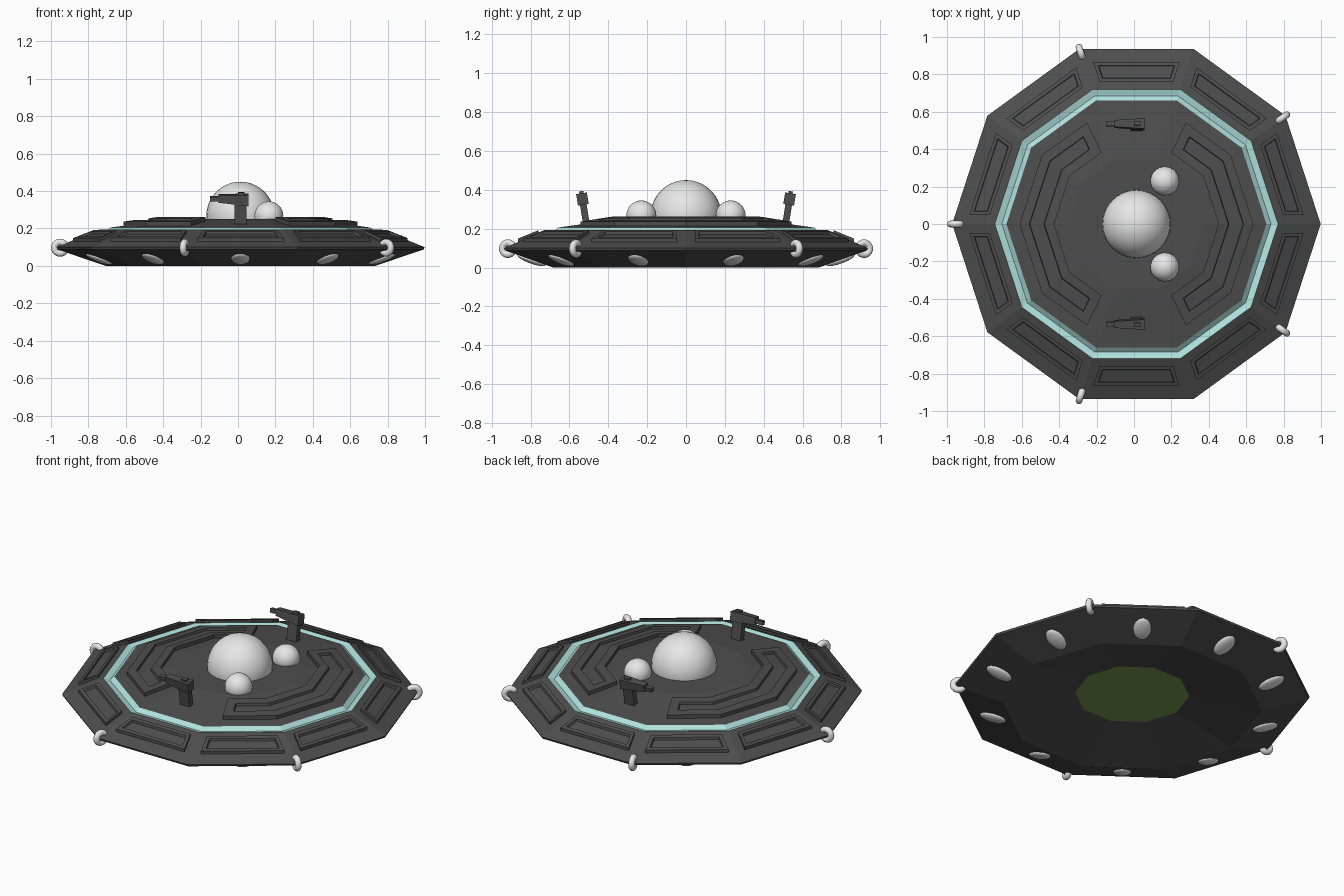
import bpy, bmesh, math
from math import sin, cos, pi, radians
from mathutils import Matrix, Vector

if "Cube" in bpy.data.objects:
    bpy.data.objects.remove(bpy.data.objects["Cube"])

CX = 0.013          # hull axis sits slightly right of centre
STEP = radians(36)  # ten-sided hull


def material(name, rgb):
    m = bpy.data.materials.new(name)
    m.diffuse_color = (*rgb, 1)
    m.use_nodes = True
    m.node_tree.nodes["Principled BSDF"].inputs["Base Color"].default_value = m.diffuse_color
    return m


DARK = material("dark_grey", (0.076, 0.076, 0.076))
TEAL = material("pale_teal", (0.44, 0.76, 0.74))
LIGHT = material("light_grey", (0.8, 0.8, 0.8))
GREEN = material("moss_green", (0.19, 0.31, 0.085))


def finish(bm, name, mats, smooth=False, move=True):
    if move:
        bmesh.ops.translate(bm, verts=bm.verts, vec=(CX, 0, 0))
    bmesh.ops.recalc_face_normals(bm, faces=bm.faces)
    for f in bm.faces:
        f.smooth = smooth
    me = bpy.data.meshes.new(name)
    bm.to_mesh(me)
    bm.free()
    for m in mats:
        me.materials.append(m)
    ob = bpy.data.objects.new(name, me)
    bpy.context.collection.objects.link(ob)
    return ob


def deca(R, a, z):
    """Point at angle a on a decagon of corner radius R."""
    off = (a % STEP) - STEP / 2
    r = R * cos(STEP / 2) / cos(off)
    return Vector((r * cos(a), r * sin(a), z))


# Hull: ten-sided lathe, concave underside, teal V groove on top
profile = [(0.317, 0.077), (0.72, 0), (0.98, 0.088), (0.985, 0.1),
           (0.757, 0.194), (0.72, 0.184), (0.695, 0.205), (0.365, 0.25)]
bm = bmesh.new()
rings = [[bm.verts.new((r * cos(i * STEP), r * sin(i * STEP), z)) for i in range(10)]
         for r, z in profile]
for k in range(len(rings) - 1):
    for i in range(10):
        j = (i + 1) % 10
        f = bm.faces.new((rings[k][i], rings[k][j], rings[k + 1][j], rings[k + 1][i]))
        f.material_index = 1 if k in (4, 5) else 0
bm.faces.new(rings[0]).material_index = 2
bm.faces.new(rings[-1])
finish(bm, "saucer_hull", [DARK, TEAL, GREEN])


def raised_frame(name, inner, outer, height, border, depth):
    """Raised strip between two point rows, with a sunken middle."""
    bm = bmesh.new()
    a = [bm.verts.new(p) for p in inner]
    b = [bm.verts.new(p) for p in outer]
    for i in range(len(a) - 1):
        bm.faces.new((a[i], b[i], b[i + 1], a[i + 1]))
    bm.normal_update()
    if bm.faces[:][0].normal.z < 0:
        bmesh.ops.reverse_faces(bm, faces=bm.faces[:])
    ext = bmesh.ops.extrude_face_region(bm, geom=bm.faces[:])["geom"]
    top = [g for g in ext if isinstance(g, bmesh.types.BMFace)]
    bmesh.ops.translate(bm, vec=(0, 0, height),
                        verts=[g for g in ext if isinstance(g, bmesh.types.BMVert)])
    bm.normal_update()
    bmesh.ops.inset_region(bm, faces=top, thickness=border, use_even_offset=True)
    # duplicate the inset edge downward so the recess has steep walls
    bmesh.ops.inset_region(bm, faces=top, thickness=0.003, use_even_offset=True)
    bmesh.ops.translate(bm, vec=(0, 0, -depth), verts=list({v for f in top for v in f.verts}))
    return finish(bm, name, [DARK])


# Outer panels, one on each side of the sloping rim
for i in range(10):
    rot = Matrix.Rotation((i + 0.5) * STEP, 3, 'Z')

    def edge(ap, z):
        w = ap * math.tan(STEP / 2) - 0.05
        return [rot @ Vector((ap, s * w, z)) for s in (-1, 1)]
    raised_frame(f"rim_panel_{i}", edge(0.76, 0.165), edge(0.865, 0.122), 0.027, 0.02, 0.013)


# Two C-shaped decks on the upper disc
def disc_z(R):
    return 0.205 + (0.695 - R) / 0.33 * 0.045


for name, mid in (("left_deck", 180), ("right_deck", 0)):
    angs = [radians(mid + d) for d in (-64, -36, 0, 36, 64)]
    angs = [a + 1e-7 for a in angs]
    rows = [[deca(R, a, disc_z(R) - 0.006) for a in angs] for R in (0.44, 0.625)]
    raised_frame(name, rows[0], rows[1], 0.028, 0.05, 0.014)


# Domes
def dome(name, loc, r):
    bm = bmesh.new()
    bmesh.ops.create_uvsphere(bm, u_segments=32, v_segments=20, radius=r,
                              matrix=Matrix.Translation(loc))
    finish(bm, name, [LIGHT], True)


dome("main_dome", (0, 0, 0.268), 0.182)
dome("small_dome_back", (0.152, 0.23, 0.268), 0.077)
dome("small_dome_front", (0.152, -0.23, 0.268), 0.077)

# Belly lights: flattened ellipsoids lying on the lower slope
tilt = math.atan2(0.088, 0.247)
for i in range(10):
    bm = bmesh.new()
    bmesh.ops.create_uvsphere(bm, u_segments=24, v_segments=12, radius=1)
    m = (Matrix.Rotation((i + 0.5) * STEP, 4, 'Z') @ Matrix.Translation((0.795, 0, 0.038))
         @ Matrix.Rotation(-tilt, 4, 'Y') @ Matrix.Diagonal((0.077, 0.05, 0.018, 1)))
    bmesh.ops.transform(bm, matrix=m, verts=bm.verts)
    finish(bm, f"belly_light_{i}", [LIGHT], True)

# Rim rings on every second corner
for i in range(5):
    bm = bmesh.new()
    nu, nv, R, r = 24, 12, 0.03, 0.018
    vs = [[bm.verts.new(((R + r * cos(2 * pi * v / nv)) * cos(2 * pi * u / nu),
                         r * sin(2 * pi * v / nv),
                         (R + r * cos(2 * pi * v / nv)) * sin(2 * pi * u / nu)))
           for v in range(nv)] for u in range(nu)]
    for u in range(nu):
        for v in range(nv):
            u2, v2 = (u + 1) % nu, (v + 1) % nv
            bm.faces.new((vs[u][v], vs[u2][v], vs[u2][v2], vs[u][v2]))
    m = Matrix.Rotation(STEP * (1 + 2 * i), 4, 'Z') @ Matrix.Translation((0.964, 0, 0.097))
    bmesh.ops.transform(bm, matrix=m, verts=bm.verts)
    finish(bm, f"rim_ring_{i}", [LIGHT], True)


# Guns: leaning post, tapered body, barrel and sight, pointing to -x
def box(bm, x0, x1, w, z0, z1, w0=None, z0_front=None):
    """Box along x; w0 and z0_front taper the -x end."""
    vs = bmesh.ops.create_cube(bm, size=1)["verts"]
    for v in vs:
        front = v.co.x < 0
        width = w0 if (front and w0) else w
        low = z0_front if (front and z0_front is not None) else z0
        v.co = Vector((x0 if front else x1, math.copysign(width / 2, v.co.y),
                       low if v.co.z < 0 else z1))


for name, side in (("front_gun", -1), ("back_gun", 1)):
    bm = bmesh.new()
    box(bm, -0.02, 0.045, 0.034, -0.02, 0.12)
    box(bm, -0.105, 0.055, 0.056, 0.1, 0.16, 0.036, 0.118)
    box(bm, -0.15, -0.1, 0.024, 0.125, 0.149)
    box(bm, 0.0, 0.035, 0.022, 0.155, 0.171)
    m = Matrix.Translation((0, side * 0.513, 0.224)) @ Matrix.Rotation(radians(-9 * side), 4, 'X')
    bmesh.ops.transform(bm, matrix=m, verts=bm.verts)
    finish(bm, name, [DARK], move=False)
